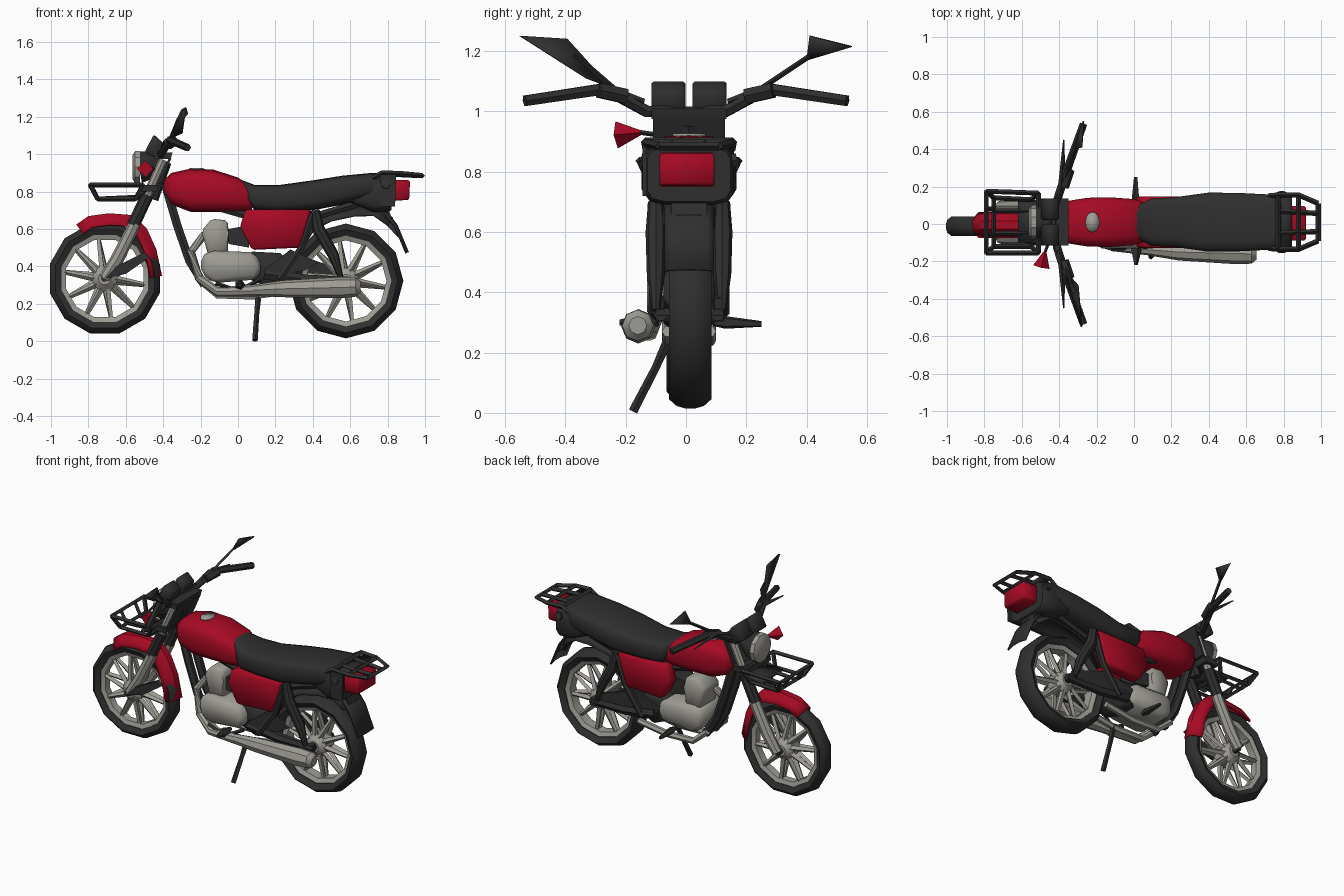
import bpy, bmesh
from math import sin, cos, pi, radians
from mathutils import Vector

if "Cube" in bpy.data.objects:
    bpy.data.objects.remove(bpy.data.objects["Cube"])

MID = 0.01  # sideways centre of the machine


def material(name, rgb):
    m = bpy.data.materials.new(name)
    m.use_nodes = True
    m.diffuse_color = (*rgb, 1)
    m.node_tree.nodes["Principled BSDF"].inputs["Base Color"].default_value = (*rgb, 1)
    return m


RED = material("paint red", (.39, .003, .017))
DARK = material("dark rubber", (.028, .028, .028))
GREY = material("metal grey", (.34, .33, .295))


def finish(bm, name, mat, angle=35, thick=0):
    bmesh.ops.recalc_face_normals(bm, faces=bm.faces)
    me = bpy.data.meshes.new(name)
    bm.to_mesh(me)
    bm.free()
    me.materials.append(mat)
    ob = bpy.data.objects.new(name, me)
    bpy.context.collection.objects.link(ob)
    if thick:
        mod = ob.modifiers.new("thickness", 'SOLIDIFY')
        mod.thickness, mod.offset = thick, 0
    bpy.ops.object.select_all(action='DESELECT')
    ob.select_set(True)
    bpy.context.view_layer.objects.active = ob
    bpy.ops.object.shade_smooth_by_angle(angle=radians(angle))


def skin(bm, rings, closed=True, caps=True):
    """Join rings of points into a surface."""
    vs = [[bm.verts.new(p) for p in ring] for ring in rings]
    n = len(vs[0])
    for a, b in zip(vs, vs[1:]):
        for i in range(n if closed else n - 1):
            j = (i + 1) % n
            bm.faces.new((a[i], a[j], b[j], b[i]))
    if closed and caps:
        bm.faces.new(vs[0])
        bm.faces.new(vs[-1])


def add_tube(bm, pts, radii, sides=6):
    pts = [Vector(p) for p in pts]
    if not isinstance(radii, (list, tuple)):
        radii = [radii] * len(pts)
    rings = []
    for i, p in enumerate(pts):
        d = pts[min(i + 1, len(pts) - 1)] - pts[max(i - 1, 0)]
        q = d.to_track_quat('Z', 'Y')
        rings.append([p + q @ Vector((cos(2 * pi * k / sides), sin(2 * pi * k / sides), 0)) * radii[i]
                      for k in range(sides)])
    skin(bm, rings)


def tubes(name, paths, radii, mat, sides=6):
    bm = bmesh.new()
    for path in paths:
        add_tube(bm, path, radii, sides)
    finish(bm, name, mat)


def pair(path, y):
    """The same side-view path on both flanks."""
    return [[(x, MID + s * y, z) for x, z in path] for s in (1, -1)]


def loft(name, stations, mat, sides=12, power=.6):
    """Rounded body along x from stations (x, low, high, half width)."""
    rings = []
    for x, lo, hi, w in stations:
        ring = []
        for k in range(sides):
            a = 2 * pi * (k + .5) / sides
            c, s = cos(a), sin(a)
            ring.append((x, MID + w * abs(c) ** power * (1 if c > 0 else -1),
                         (lo + hi) / 2 + (hi - lo) / 2 * abs(s) ** power * (1 if s > 0 else -1)))
        rings.append(ring)
    bm = bmesh.new()
    skin(bm, rings)
    finish(bm, name, mat, 45)


def prism(name, outline, y0, y1, mat, bevel=0):
    bm = bmesh.new()
    skin(bm, [[(x, y, z) for x, z in outline] for y in (y0, y1)])
    if bevel:
        bmesh.ops.bevel(bm, geom=bm.edges[:], offset=bevel, segments=1, affect='EDGES')
    finish(bm, name, mat, 50)


def plate(name, pts, mat):
    bm = bmesh.new()
    bm.faces.new([bm.verts.new(p) for p in pts])
    finish(bm, name, mat, thick=.009)


def lathe(name, profile, centre, phase, mat, sides=12):
    """Closed (radius, y) profile spun about the axle."""
    cx, cy, cz = centre
    turns = [phase + 2 * pi * k / sides for k in range(sides + 1)]
    bm = bmesh.new()
    skin(bm, [[(cx + r * cos(a), cy + y, cz + r * sin(a)) for r, y in profile] for a in turns], caps=False)
    bmesh.ops.remove_doubles(bm, verts=bm.verts, dist=.0001)
    finish(bm, name, mat, 50)


def fender(name, path, y, half, drop, mat):
    """Arched strip following a side-view path over a wheel."""
    pts = [Vector((x, y, z)) for x, z in path]
    rings = []
    for i, p in enumerate(pts):
        d = pts[min(i + 1, len(pts) - 1)] - pts[max(i - 1, 0)]
        inward = Vector((d.z, 0, -d.x)).normalized()
        rings.append([p + inward * drop * t * t + Vector((0, t * half, 0))
                      for t in (-1, -.75, -.3, .3, .75, 1)])
    bm = bmesh.new()
    skin(bm, rings, closed=False)
    finish(bm, name, mat, 40, thick=.01)


# Wheels: tyre, rim, hub and broad leaning spokes
def wheel(label, centre, r, w, phase):
    cx, cy, cz = centre
    half = [(r - .064, w * .7), (r - .03, w), (r - .008, w * .65), (r, w * .25)]
    lathe(label + "_tyre", half + [(a, -y) for a, y in reversed(half)], centre, phase, DARK)
    lathe(label + "_rim", [(r - .058, -w * .66), (r - .058, w * .66), (r - .09, w * .45), (r - .09, -w * .45)],
          centre, phase, GREY)
    tubes(label + "_hub", [[(cx, cy + y, cz) for y in (-.07, -.04, .04, .07)]], [.035, .07, .07, .035], GREY, 10)
    bm = bmesh.new()
    for k in range(20):
        s = 1 if k % 2 else -1
        a = 2 * pi * k / 20
        b = a + s * .16
        add_tube(bm, [(cx + .05 * cos(a), cy + s * .035, cz + .05 * sin(a)),
                      (cx + .23 * cos(b), cy + s * .012, cz + .23 * sin(b))], [.018, .012], 4)
    finish(bm, label + "_spokes", GREY)


wheel("front_wheel", (-.712, -.012, .335), .304, .052, pi / 12)
wheel("rear_wheel", (.577, .014, .322), .307, .07, 0)

# Fenders
fender("front_fender", [(-.865, .625), (-.80, .67), (-.69, .685), (-.56, .675), (-.485, .60), (-.435, .49),
                        (-.405, .35)], -.005, .065, .065, RED)
fender("rear_fender", [(.30, .52), (.37, .63), (.48, .69), (.62, .72), (.74, .72), (.83, .66)], MID, .085, .05, DARK)
fender("rear_mudflap", [(.78, .71), (.85, .62), (.91, .475)], MID, .08, .012, DARK)
prism("plate_bracket", [(.72, .70), (.80, .72), (.86, .55)], -.05, .07, DARK)

# Front fork
tubes("fork_lowers", pair([(-.715, .335), (-.645, .44), (-.55, .63)], .085), [.03, .036, .032], GREY, 8)
tubes("fork_boots", pair([(-.56, .62), (-.485, .78)], .085), .034, DARK, 8)
tubes("fork_uppers", pair([(-.49, .77), (-.40, .97)], .085), .024, GREY, 8)
prism("brake_arm", [(-.71, .335), (-.65, .40), (-.50, .475), (-.47, .45), (-.60, .36)], -.115, -.09, DARK)
tubes("front_axle", [[(-.715, -.1, .335), (-.715, .1, .335)]], .018, DARK)
for label, x, z in (("lower", -.475, .80), ("upper", -.40, .975)):
    prism(label + "_fork_clamp", [(x - .05, z), (x + .04, z), (x + .05, z + .035), (x - .04, z + .035)],
          MID - .125, MID + .125, DARK)
prism("fork_cover", [(-.43, .84), (-.415, .84), (-.355, .98), (-.37, .98)], MID - .12, MID + .12, DARK)
tubes("steering_head", [[(-.46, MID, .76), (-.39, MID, .96)]], .035, DARK, 8)

# Headlight, gauges and indicator
tubes("headlight_shell", [[(-.53, MID, .93), (-.48, MID, .94), (-.42, MID, .95)]], [.09, .08, .04], DARK, 10)
tubes("headlight_lens", [[(-.565, MID, .93), (-.55, MID, .93), (-.525, MID, .93)]], [.065, .09, .091], GREY, 10)
for s in (1, -1):
    prism("gauge_housing", [(-.50, 1.01), (-.42, .97), (-.40, 1.06), (-.45, 1.105)],
          MID + s * .012, MID + s * .125, DARK, .008)
tubes("front_indicator", [[(-.475, -.145, .93), (-.495, -.23, .922)]], [.006, .045], RED, 4)
tubes("indicator_stalk", [[(-.45, -.08, .92), (-.475, -.15, .93)]], .008, DARK, 4)

# Handlebars, levers and mirrors
for s in (1, -1):
    tubes("handlebar", [[(-.43, MID, 1.0), (-.41, s * .13, 1.0), (-.365, s * .27, 1.075), (-.27, s * .535, 1.035)]],
          [.018, .022, .022, .02], DARK)
    tubes("brake_lever", [[(-.40, s * .14, 1.03), (-.385, s * .25, 1.07), (-.375, s * .45, 1.045)]],
          [.012, .016, .004], DARK, 4)
    tubes("switch_block", [[(-.375, s * .2, 1.05), (-.345, s * .29, 1.07)]], .028, DARK)
tubes("far_mirror_stem", [[(-.37, .24, 1.07), (-.31, .42, 1.19)]], .009, DARK, 4)
plate("far_mirror", [(-.28, .41, 1.25), (-.27, .55, 1.215), (-.32, .40, 1.17)], DARK)
tubes("near_mirror_stem", [[(-.37, -.22, 1.06), (-.32, -.37, 1.19)]], .009, DARK, 4)
plate("near_mirror", [(-.28, -.55, 1.25), (-.30, -.395, 1.24), (-.37, -.25, 1.08), (-.30, -.33, 1.11)], DARK)

# Front carrier basket with a floor plate
top = [(x, y, .835) for x, y in ((-.79, -.155), (-.79, .175), (-.51, .165), (-.51, -.155))]
low = [(x, y, .76) for x, y in ((-.75, -.12), (-.75, .14), (-.55, .13), (-.55, -.12))]
bars = [[a, b] for ring in (top, low) for a, b in zip(ring, ring[1:] + ring[:1])]
bars += [[a, b] for a, b in zip(top, low)]
bars += [[(-.75, y, .76), (-.53, y, .77)] for y in (-.05, .07)]
bars += [[(-.79, y, .835), (-.75, y, .76)] for y in (-.06, .08)]
bars += [[(-.55, s * .1, .76), (-.45, s * .08, .84)] for s in (1, -1)]
tubes("front_basket", bars, .013, DARK, 4)
plate("basket_floor", [(-.62, -.1, .765), (-.62, .12, .765), (-.49, .12, .78), (-.49, -.1, .78)], DARK)

# Tank, cap, seat and side panels
loft("fuel_tank", [(-.395, .79, .86, .07), (-.355, .73, .90, .115), (-.25, .69, .923, .132),
                   (-.13, .69, .917, .135), (0, .69, .875, .125), (.075, .70, .825, .1)], RED, 14)
plate("tank_cap", [(-.222 + .038 * cos(pi * k / 6), MID + .055 * sin(pi * k / 6), .922) for k in range(12)], GREY)
loft("seat", [(-.01, .83, .875, .04), (.03, .76, .858, .095), (.09, .70, .835, .128), (.22, .69, .835, .135),
              (.40, .70, .86, .16), (.56, .73, .885, .158), (.72, .77, .90, .15), (.785, .81, .90, .135)], DARK, 14, .5)
panel = [(.04, .705), (.39, .705), (.33, .5), (.075, .488), (.01, .61)]
for s in (1, -1):
    prism("side_panel", panel, MID + s * .06, MID + s * .138, RED, .012)

# Tail section, lamp and rear carrier
loft("tail_housing", [(.60, .74, .86, .13), (.72, .69, .875, .15), (.80, .69, .885, .15), (.82, .70, .88, .14)],
     DARK, 12, .4)
prism("tail_bracket", [(.76, .72), (.84, .72), (.845, .89), (.76, .89)], -.145, -.13, DARK)
prism("tail_lamp", [(.80, .75), (.915, .755), (.92, .86), (.80, .865)], -.088, .095, RED, .008)
plate("lamp_hood", [(.78, -.13, .885), (.78, .15, .885), (.845, .15, .882), (.845, -.13, .882)], DARK)
edge = [(.72, .15, .87), (.77, .155, .90), (.88, .155, .895), (.985, .11, .885)]
mirrored = [(x, .02 - y, z) for x, y, z in edge]
rails = [edge, mirrored] + [[edge[i], mirrored[i]] for i in (1, 2, 3)]
rails += [[(.78, y, .895), (.985, y * .8, .885)] for y in (-.05, .07)]
tubes("rear_carrier", rails, .014, DARK, 4)
tubes("rear_indicators", [[(.79, MID + s * .12, .83), (.79, MID + s * .16, .84)] for s in (1, -1)], .025, DARK)

# Frame, swingarm and shocks
tubes("down_tubes", pair([(-.39, .84), (-.325, .62), (-.26, .43), (-.18, .30)], .045), .026, DARK)
tubes("cradle_tubes", pair([(-.21, .33), (-.11, .245), (.08, .24), (.28, .27)], .07), .02, GREY)
tubes("upper_frame", pair([(-.34, .78), (.05, .67), (.42, .67), (.72, .76)], .06), .022, DARK)
tubes("rear_frame", pair([(.40, .68), (.34, .50), (.22, .33)], .115), .02, DARK)
tubes("swingarm", pair([(.14, .36), (.36, .33), (.60, .325)], .095), [.035, .03, .022], DARK)
tubes("shock_absorbers", pair([(.41, .70), (.43, .60), (.51, .46), (.55, .34)], .11), [.026, .034, .03, .014], DARK, 8)
tubes("rear_axle", [[(.577, -.1, .325), (.577, .125, .325)]], .025, DARK)
prism("chain_guard", [(.10, .42), (.30, .47), (.56, .38), (.56, .33), (.14, .34)], .095, .115, DARK)
prism("near_guard", [(.14, .38), (.28, .49), (.43, .42), (.36, .38), (.16, .34)], -.11, -.09, DARK)

# Engine
prism("crankcase", [(-.20, .45), (-.15, .485), (.09, .475), (.13, .40), (.10, .33), (-.13, .31), (-.195, .36)],
      -.13, .125, GREY, .025)
prism("cylinder", [(-.16, .46), (-.195, .59), (-.14, .655), (-.055, .645), (-.05, .58), (-.055, .46)],
      -.075, .095, GREY, .015)
prism("carburettor", [(-.05, .52), (-.05, .60), (.06, .62), (.06, .50)], -.05, .07, DARK)
prism("gearbox", [(.06, .33), (.06, .48), (.24, .47), (.27, .36), (.18, .28)], -.075, .095, DARK, .015)

# Exhaust
tubes("exhaust_pipe", [[(-.18, -.03, .57), (-.25, -.06, .48), (-.21, -.09, .34), (-.11, -.12, .265),
                        (.10, -.14, .27)]], [.022, .022, .024, .026, .03], GREY, 8)
tubes("muffler", [[(.04, -.135, .27), (.24, -.15, .28), (.55, -.158, .287), (.63, -.16, .29), (.655, -.16, .29)]],
      [.026, .045, .057, .052, .03], GREY, 8)

# Stand, pegs and pedal
tubes("side_stand", [[(.11, -.05, .26), (.10, -.10, .15), (.09, -.175, .005)]], [.018, .014, .016], DARK, 5)
tubes("far_peg", [[(.01, .09, .30), (.01, .13, .30), (.01, .25, .295)]], [.012, .022, .01], DARK, 5)
tubes("near_peg", [[(.01, -.09, .30), (.01, -.14, .30), (.01, -.22, .30)]], [.012, .03, .01], DARK, 5)
tubes("brake_pedal", [[(.12, -.115, .33), (.0, -.13, .27), (-.12, -.13, .31)]], .011, DARK, 4)
